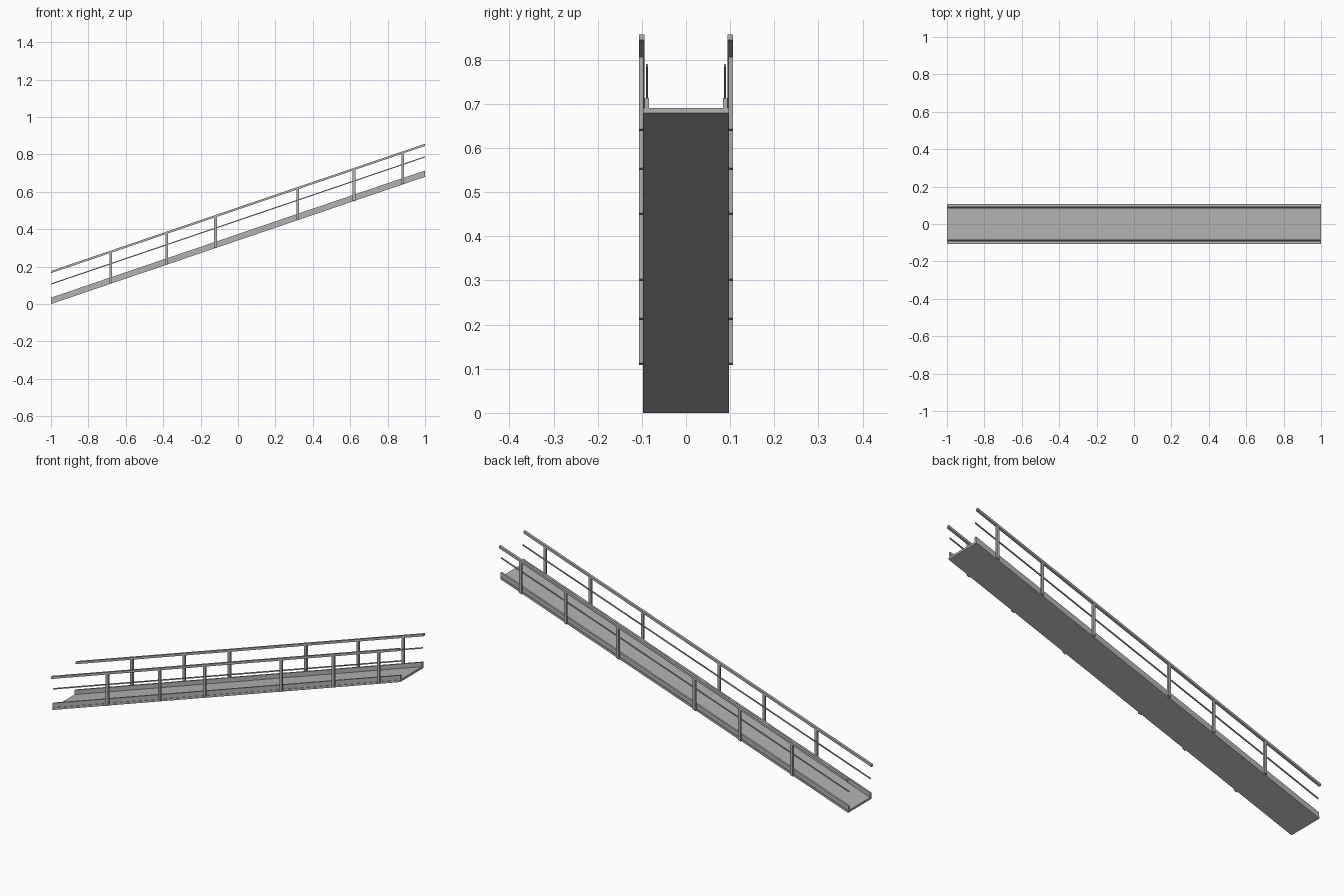
import bpy
import bmesh

if "Cube" in bpy.data.objects:
    bpy.data.objects.remove(bpy.data.objects["Cube"], do_unlink=True)

SLOPE = 0.34   # rise per unit of run
MID = 0.34     # underside height at x = 0

steel = bpy.data.materials.new("grey steel")
steel.use_nodes = True
GREY = (0.45, 0.45, 0.45, 1)
steel.diffuse_color = GREY
steel.node_tree.nodes["Principled BSDF"].inputs["Base Color"].default_value = GREY


def sloped_bar(name, x0, x1, y0, y1, low, high):
    """Bar with plumb ends that follows the ramp slope."""
    bm = bmesh.new()
    bmesh.ops.create_cube(bm, size=1)
    for v in bm.verts:
        x = x1 if v.co.x > 0 else x0
        y = y1 if v.co.y > 0 else y0
        z = MID + SLOPE * x + (high if v.co.z > 0 else low)
        v.co = (x, y, z)
    bmesh.ops.recalc_face_normals(bm, faces=bm.faces)
    mesh = bpy.data.meshes.new(name)
    bm.to_mesh(mesh)
    bm.free()
    mesh.materials.append(steel)
    obj = bpy.data.objects.new(name, mesh)
    bpy.context.collection.objects.link(obj)
    return obj


# Walkway plate
sloped_bar("deck", -1, 1, -0.097, 0.097, 0, 0.011)

# Kerbs, rails and posts on both sides
for side, s in (("left", 1), ("right", -1)):
    def side_bar(name, x0, x1, inner, outer, low, high):
        y0, y1 = sorted((s * inner, s * outer))
        sloped_bar(f"{side}_{name}", x0, x1, y0, y1, low, high)

    side_bar("kerb", -1, 1, 0.084, 0.094, 0.011, 0.034)
    side_bar("mid_rail", -1, 1, 0.086, 0.091, 0.104, 0.110)
    side_bar("handrail", -1, 1, 0.094, 0.107, 0.165, 0.177)
    for i, x in enumerate((-0.68, -0.38, -0.12, 0.32, 0.62, 0.88)):
        side_bar(f"post_{i + 1}", x - 0.007, x + 0.007, 0.096, 0.106, 0.002, 0.166)
